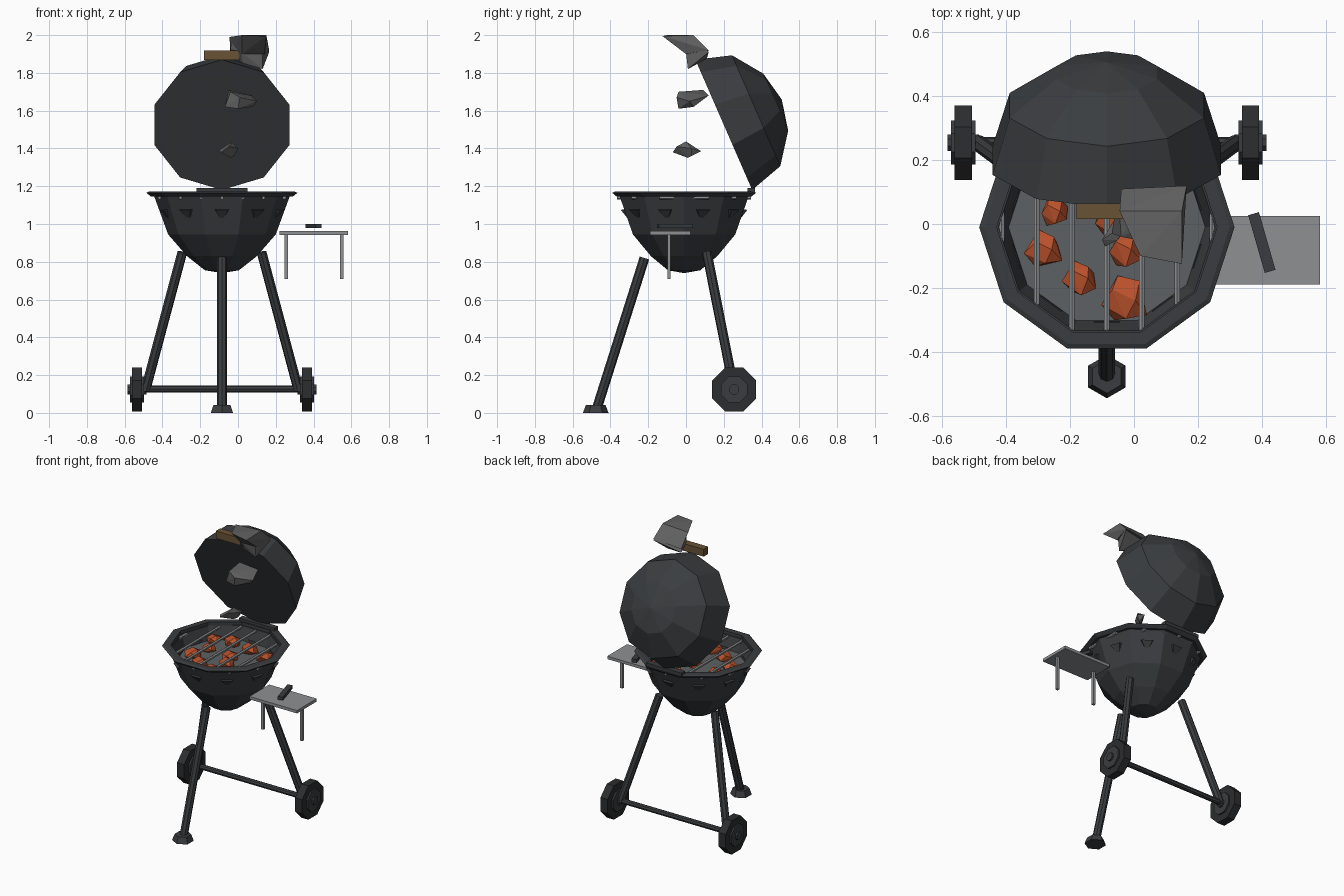
import bpy, bmesh, random
from math import pi, cos, sin, sqrt, radians
from mathutils import Vector, Matrix

if "Cube" in bpy.data.objects:
    bpy.data.objects.remove(bpy.data.objects["Cube"])

random.seed(4)
CX, CY = -0.085, -0.01          # bowl centre


def mat(name, col):
    m = bpy.data.materials.new(name)
    m.diffuse_color = (*col, 1)
    m.use_nodes = True
    m.node_tree.nodes["Principled BSDF"].inputs["Base Color"].default_value = m.diffuse_color
    return m


DARK = mat("charcoal", (0.042, 0.046, 0.05))
BLACK = mat("rubber", (0.025, 0.026, 0.028))
STEEL = mat("steel", (0.27, 0.28, 0.29))
ASH = mat("ash", (0.11, 0.12, 0.125))
SMOKE = mat("smoke", (0.12, 0.12, 0.12))
EMBER = mat("ember", (0.5, 0.085, 0.025))
WOOD = mat("wood", (0.14, 0.085, 0.035))


def finish(bm, name, m, matrix=Matrix()):
    bmesh.ops.recalc_face_normals(bm, faces=bm.faces)
    me = bpy.data.meshes.new(name)
    bm.to_mesh(me)
    bm.free()
    me.materials.append(m)
    ob = bpy.data.objects.new(name, me)
    ob.matrix_world = matrix
    bpy.context.collection.objects.link(ob)
    return ob


def lathe(name, prof, n, m, matrix=Matrix(), closed=False):
    """Revolve (radius, height) points around z in n flat steps."""
    bm = bmesh.new()
    vs = [bm.verts.new((r, 0, z)) for r, z in prof]
    es = [bm.edges.new(p) for p in zip(vs, vs[1:])]
    if closed:
        es.append(bm.edges.new((vs[-1], vs[0])))
    bmesh.ops.spin(bm, geom=vs + es, cent=(0, 0, 0), axis=(0, 0, 1),
                   angle=2 * pi, steps=n, use_duplicate=False)
    bmesh.ops.remove_doubles(bm, verts=bm.verts, dist=1e-4)
    return finish(bm, name, m, matrix)


def box(name, lo, hi, m, rot=0):
    lo, hi = Vector(lo), Vector(hi)
    bm = bmesh.new()
    bmesh.ops.create_cube(bm, size=1, matrix=Matrix.Diagonal((*(hi - lo), 1)))
    return finish(bm, name, m, Matrix.Translation((lo + hi) / 2) @ Matrix.Rotation(rot, 4, 'Z'))


def tube(name, a, b, r, m, n=8):
    a, b = Vector(a), Vector(b)
    bm = bmesh.new()
    bmesh.ops.create_cone(bm, cap_ends=True, segments=n, radius1=r, radius2=r, depth=(b - a).length)
    q = (b - a).to_track_quat('Z', 'Y').to_matrix().to_4x4()
    return finish(bm, name, m, Matrix.Translation((a + b) / 2) @ q)


def hull(name, pts, m):
    bm = bmesh.new()
    for p in pts:
        bm.verts.new(p)
    res = bmesh.ops.convex_hull(bm, input=bm.verts)
    bmesh.ops.delete(bm, geom=[v for v in bm.verts if not v.link_faces], context='VERTS')
    return finish(bm, name, m)


at_bowl = Matrix.Translation((CX, CY, 0))

# Bowl with inner wall, rim and ash plate
lathe("bowl", [(0, 0.74), (0.09, 0.755), (0.185, 0.83), (0.285, 0.945), (0.36, 1.15),
               (0.34, 1.15), (0.265, 0.95), (0.17, 0.85), (0, 0.77)], 10, DARK, at_bowl)
lathe("bowl_rim", [(0.375, 1.145), (0.4, 1.165), (0.385, 1.172), (0.345, 1.172), (0.345, 1.145)],
      10, DARK, at_bowl, closed=True)
lathe("ash_plate", [(0, 1.05), (0.31, 1.05), (0.315, 1.065), (0, 1.065)], 10, ASH, at_bowl)

# Triangular vents around the bowl
for i in range(10):
    a = radians(18 + 36 * i)
    out, side = Vector((cos(a), sin(a), 0)), Vector((-sin(a), cos(a), 0))
    c = Vector((CX, CY, 0))
    P = lambda r, s, z: c + out * r + side * s + Vector((0, 0, z))
    hull("vent", [P(0.295, -0.04, 1.08), P(0.295, 0.04, 1.08), P(0.335, -0.035, 1.075),
                  P(0.335, 0.035, 1.075), P(0.288, 0, 1.015)], DARK)

# Cooking grate
for i in range(-3, 4):
    x = i * 0.11
    h = sqrt(0.355 ** 2 - x * x)
    tube("grate_bar", (CX + x, CY - h, 1.14), (CX + x, CY + h, 1.14), 0.01, STEEL, 6)

# Glowing coals
for x, y, s in [(-0.25, 0.04, 0.05), (-0.28, -0.08, 0.06), (-0.17, -0.17, 0.058), (-0.03, -0.24, 0.075),
                (-0.03, -0.08, 0.06), (-0.07, 0.01, 0.06), (0.11, 0.13, 0.06), (-0.03, 0.17, 0.06),
                (-0.18, 0.2, 0.065), (-0.3, 0.16, 0.05)]:
    pts = []
    for k in range(11):
        a, z = k * 2.4, 1 - 2 * (k + 0.5) / 11
        r = sqrt(1 - z * z) * random.uniform(0.8, 1.15)
        pts.append((x + s * r * cos(a), y + s * r * sin(a), 1.085 + s * 0.6 * z))
    hull("coal", pts, EMBER)

# Open lid: tilted dome, hinge and wooden handle
u, n = Vector((0, -0.4, 0.917)).normalized(), Vector((0, 0.917, 0.4)).normalized()
lid_m = Matrix((u, n.cross(u), n)).transposed().to_4x4()
lid_m.translation = (CX, 0.2, 1.525)
lathe("lid", [(0, 0), (0.376, 0), (0.32, 0.187), (0.165, 0.3), (0, 0.335)], 10, DARK, lid_m)
box("hinge", (-0.22, 0.325, 1.165), (0.05, 0.365, 1.19), DARK)
box("lid_handle", (-0.18, 0.015, 1.868), (0.01, 0.065, 1.918), WOOD)

# Faceted smoke puffs
hull("smoke_small", [(-0.1, -0.05, 1.39), (-0.03, 0, 1.437), (0, 0.03, 1.4), (-0.02, 0.08, 1.385),
                     (-0.04, 0.01, 1.35), (-0.09, -0.07, 1.38), (-0.05, -0.05, 1.41),
                     (-0.02, 0.03, 1.36)], SMOKE)
hull("smoke_medium", [(-0.07, -0.03, 1.62), (-0.05, 0.09, 1.71), (0.07, 0.12, 1.68), (0.1, 0.02, 1.65),
                      (0.08, 0.04, 1.62), (-0.04, -0.04, 1.7), (0.01, -0.05, 1.67),
                      (0, -0.04, 1.61)], SMOKE)
# large puff is concave at the front, so it is two joined hulls
hull("smoke_large_base", [(0.13, 0.01, 1.82), (0.03, 0.02, 1.85), (-0.04, 0.11, 1.875), (0.165, 0.12, 1.91),
                          (-0.04, 0.05, 1.93), (0.13, 0, 1.91), (0.02, 0, 1.91), (0.15, 0.04, 1.99),
                          (-0.03, 0.04, 1.99)], SMOKE)
hull("smoke_large_tip", [(0.02, -0.1, 2), (0.15, -0.125, 1.995), (0.15, 0.04, 2), (-0.045, 0.04, 1.99),
                         (0.02, 0, 1.9), (0.14, 0, 1.9), (0.165, 0.12, 1.92), (-0.04, 0.11, 1.9)], SMOKE)

# Front leg and hexagonal foot
tube("front_leg", (CX, -0.22, 0.82), (CX, -0.47, 0.03), 0.026, DARK)
lathe("front_foot", [(0, 0), (0.068, 0), (0.052, 0.042), (0, 0.042)], 6, DARK,
      Matrix.Translation((CX, -0.478, 0)) @ Matrix.Rotation(pi / 6, 4, 'Z'))

# Rear legs, axle and wheels
tube("axle", (CX - 0.45, 0.255, 0.127), (CX + 0.45, 0.255, 0.127), 0.018, DARK)
for s in (-1, 1):
    tube("rear_leg", (CX + s * 0.21, 0.11, 0.85), (CX + s * 0.405, 0.255, 0.12), 0.026, DARK)
    wm = (Matrix.Translation((CX + s * 0.45, 0.255, 0.124)) @ Matrix.Rotation(pi / 2, 4, 'Y')
          @ Matrix.Rotation(pi / 8, 4, 'Z'))
    for nm, r, h, m in (("wheel", 0.126, 0.027, BLACK), ("wheel_disc", 0.075, 0.038, DARK),
                        ("wheel_hub", 0.028, 0.05, DARK)):
        lathe(nm, [(0, -h), (r, -h), (r, h), (0, h)], 8, m, wm)

# Side table with struts and a small tool
box("side_table", (0.22, -0.19, 0.943), (0.583, 0.025, 0.963), STEEL)
for x in (0.255, 0.55):
    box("table_strut", (x - 0.009, -0.099, 0.71), (x + 0.009, -0.081, 0.945), STEEL)
box("table_tool", (0.383, -0.152, 0.978), (0.418, 0.036, 1.0), DARK, radians(16))
